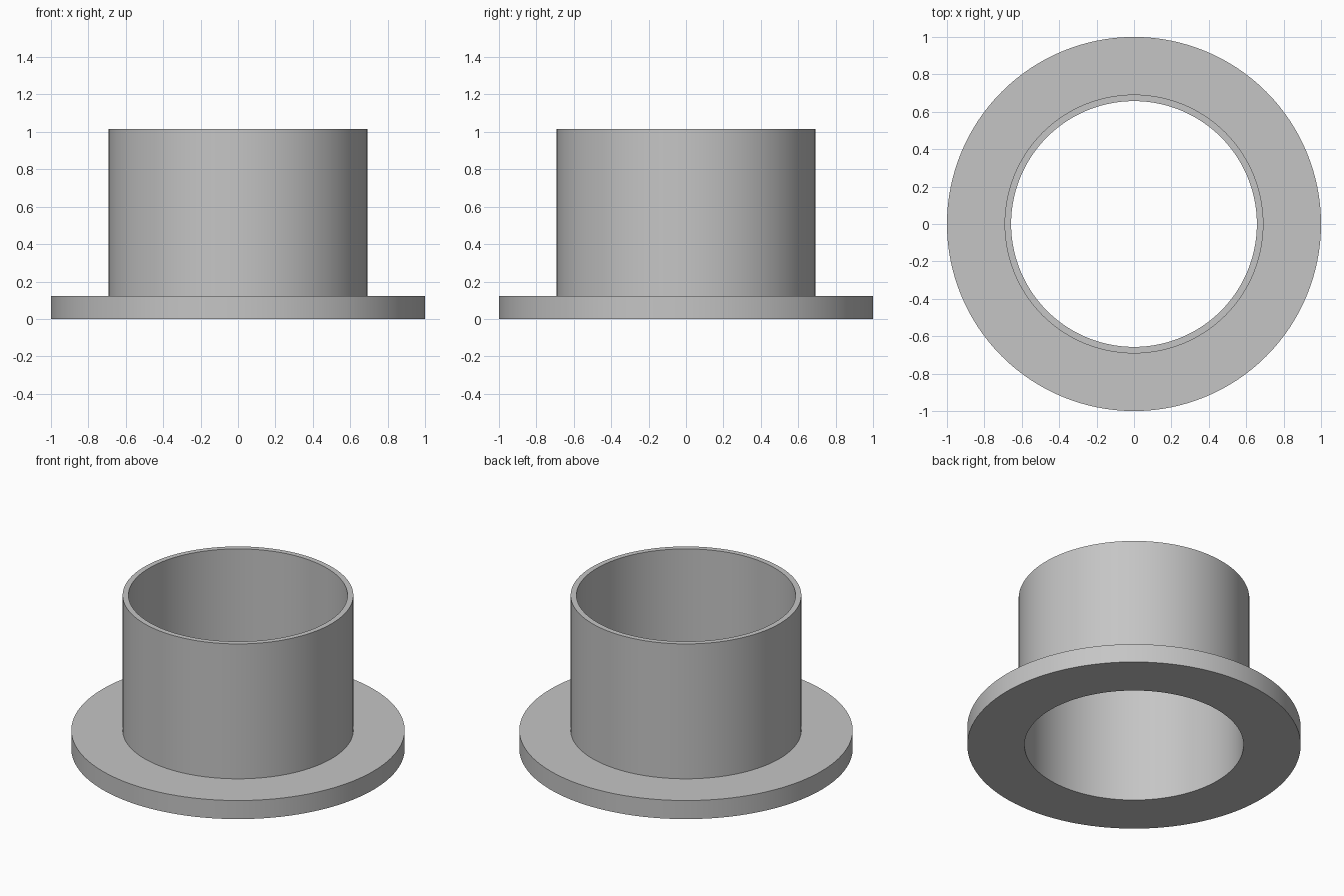
import bpy, bmesh, math
from mathutils import Vector

cube = bpy.data.objects.get("Cube")
if cube:
    bpy.data.objects.remove(cube, do_unlink=True)

BORE, TUBE, RIM = 0.657, 0.692, 1.0
FLANGE_TOP, HEIGHT = 0.123, 1.016
SEGMENTS = 128

# Plain grey material
grey = bpy.data.materials.new("grey")
colour = (0.56, 0.56, 0.56, 1)
grey.use_nodes = True
grey.diffuse_color = colour
grey.node_tree.nodes["Principled BSDF"].inputs["Base Color"].default_value = colour


def lathe(name, profile):
    """Revolve a closed (radius, z) profile around the z axis."""
    bm = bmesh.new()
    verts = [bm.verts.new((r, 0, z)) for r, z in profile]
    edges = [bm.edges.new((a, b)) for a, b in zip(verts, verts[1:] + verts[:1])]
    bmesh.ops.spin(bm, geom=verts + edges, cent=Vector(), axis=(0, 0, 1),
                   angle=math.tau, steps=SEGMENTS, use_merge=True)
    bmesh.ops.remove_doubles(bm, verts=bm.verts, dist=1e-5)
    bmesh.ops.recalc_face_normals(bm, faces=bm.faces)
    mesh = bpy.data.meshes.new(name)
    bm.to_mesh(mesh)
    bm.free()
    mesh.materials.append(grey)
    obj = bpy.data.objects.new(name, mesh)
    bpy.context.collection.objects.link(obj)
    bpy.ops.object.select_all(action="DESELECT")
    obj.select_set(True)
    bpy.context.view_layer.objects.active = obj
    bpy.ops.object.shade_smooth_by_angle(angle=math.radians(30))
    return obj


# Open sleeve and its wide base flange, in one solid piece
lathe("flanged_sleeve", [
    (BORE, 0), (RIM, 0), (RIM, FLANGE_TOP),
    (TUBE, FLANGE_TOP), (TUBE, HEIGHT), (BORE, HEIGHT),
])
